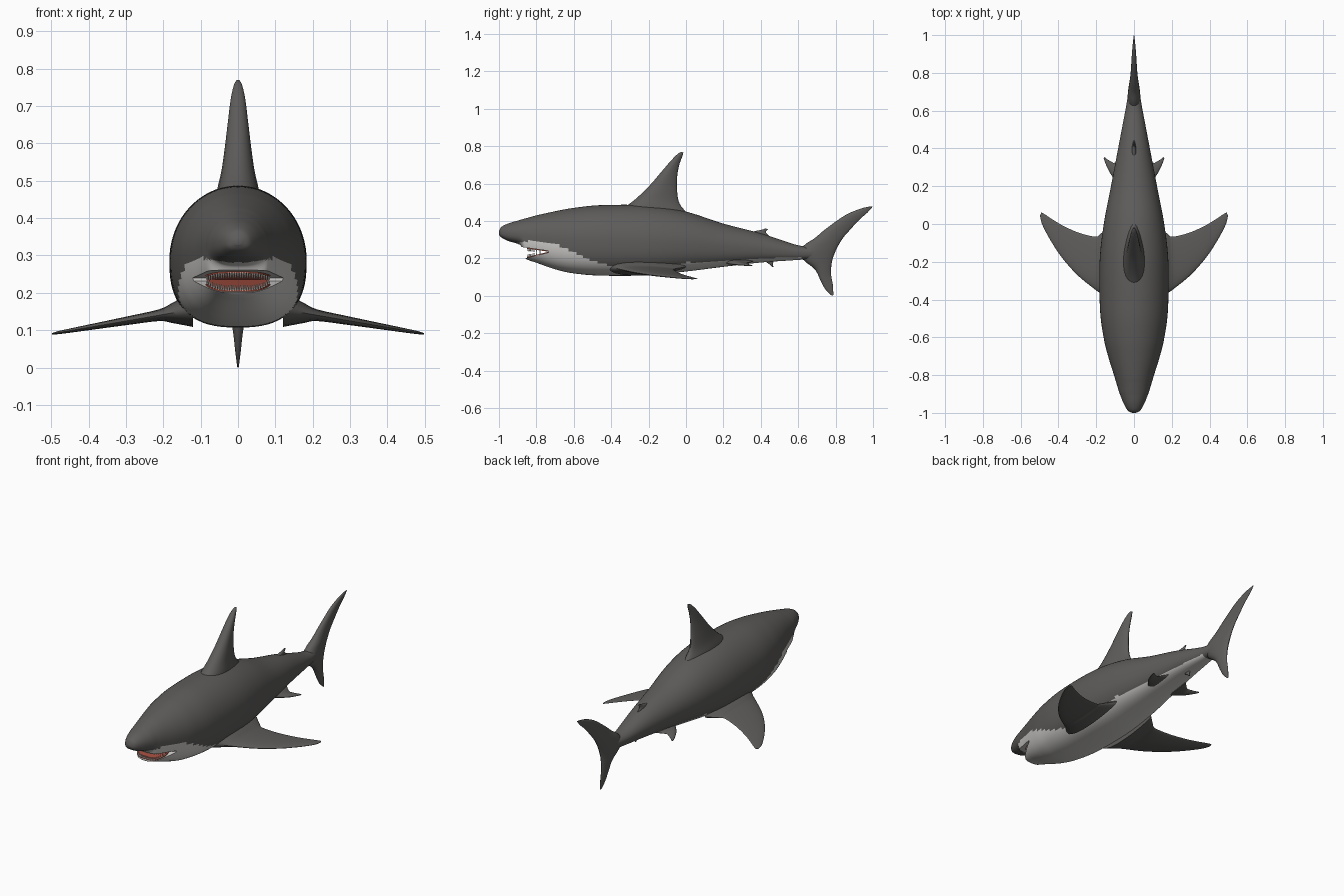
import bpy, bmesh, math
from mathutils import Vector, Matrix

if "Cube" in bpy.data.objects:
    bpy.data.objects.remove(bpy.data.objects["Cube"])


def material(name, rgb):
    m = bpy.data.materials.new(name)
    m.use_nodes = True
    m.diffuse_color = (*rgb, 1)
    m.node_tree.nodes["Principled BSDF"].inputs["Base Color"].default_value = (*rgb, 1)
    return m


GREY = material("slate grey skin", (0.11, 0.107, 0.103))
WHITE = material("pale belly", (0.6, 0.59, 0.57))
RED = material("red gums", (0.34, 0.07, 0.045))
IVORY = material("ivory teeth", (0.75, 0.74, 0.7))


def finish(name, bm, *mats, smooth=True):
    bmesh.ops.recalc_face_normals(bm, faces=bm.faces[:])
    mesh = bpy.data.meshes.new(name)
    bm.to_mesh(mesh)
    bm.free()
    ob = bpy.data.objects.new(name, mesh)
    bpy.context.collection.objects.link(ob)
    for m in mats:
        mesh.materials.append(m)
    if smooth:
        soften(ob)
    return ob


def activate(ob):
    bpy.ops.object.select_all(action='DESELECT')
    ob.select_set(True)
    bpy.context.view_layer.objects.active = ob


def soften(ob):
    activate(ob)
    bpy.ops.object.shade_smooth_by_angle(angle=math.radians(40))


def spline(stations, steps):
    """Smoothly fill in stations between the given ones."""
    pts = [Vector(s) for s in stations]
    out = []
    for i in range(len(pts) - 1):
        p0, p1, p2 = pts[max(i - 1, 0)], pts[i], pts[i + 1]
        p3 = pts[min(i + 2, len(pts) - 1)]
        for k in range(steps):
            t = k / steps
            out.append(0.5 * (2 * p1 + (p2 - p0) * t + (2 * p0 - 5 * p1 + 4 * p2 - p3) * t * t
                              + (3 * p1 - p0 - 3 * p2 + p3) * t ** 3))
    return out + [pts[-1]]


def loft(rings):
    bm = bmesh.new()
    loops = [[bm.verts.new(p) for p in ring] for ring in rings]
    n = len(loops[0])
    for a, b in zip(loops, loops[1:]):
        for i in range(n):
            j = (i + 1) % n
            bm.faces.new((a[i], a[j], b[j], b[i]))
    bm.faces.new(loops[0])
    bm.faces.new(loops[-1])
    return bm


def interpolate(table, y):
    for (y0, z0), (y1, z1) in zip(table, table[1:]):
        if y0 <= y <= y1:
            return z0 + (z1 - z0) * (y - y0) / (y1 - y0)
    return -1


# Body: y, back height, belly height, widest height, half width
BODY = [
    (-1, .345, .328, .336, .01), (-.987, .368, .312, .336, .033), (-.95, .387, .293, .335, .055),
    (-.9, .402, .278, .33, .075), (-.88, .408, .262, .325, .082), (-.862, .413, .205, .322, .087),
    (-.84, .419, .19, .318, .094), (-.8, .43, .177, .312, .106), (-.7, .452, .142, .303, .137),
    (-.6, .47, .12, .298, .161), (-.45, .485, .108, .292, .18), (-.2, .483, .11, .285, .182),
    (0, .45, .13, .28, .16), (.2, .386, .155, .265, .122), (.4, .334, .178, .25, .084),
    (.6, .27, .192, .232, .046), (.7, .262, .2, .232, .028), (.76, .245, .22, .232, .008)]


def body_ring(s, n=72):
    y, top, low, mid, half = s
    ring = []
    for i in range(n):
        a = math.tau * i / n
        c, d = math.cos(a), math.sin(a)
        power = 1 if d > 0 else 0.77       # fuller lower half
        x = math.copysign(abs(c) ** power, c) * half
        z = mid + (top - mid) * d if d > 0 else mid - (mid - low) * abs(d) ** power
        ring.append((x, y, z))
    return ring


bm = loft([body_ring(s) for s in spline(BODY, 8)])
BELLY_LINE = [(-.93, .27), (-.9, .285), (-.82, .295), (-.73, .29), (-.65, .258), (-.55, .205),
              (-.45, .168), (-.3, .15), (-.1, .158), (0, .178), (.2, .187), (.4, .2), (.62, .208)]
for f in bm.faces:
    c = f.calc_center_median()
    f.material_index = int(c.z < interpolate(BELLY_LINE, c.y))
body = finish("body", bm, GREY, WHITE, smooth=False)

# Mouth: a wedge cut through the front of the head
BACK, FRONT = -.735, -.86


def roof(y):
    return .24 + .144 * (BACK - y)


def floor(y):
    return .232 - .256 * (BACK - y)


wedge = [(y, h(y)) for y, h in ((-.95, roof), (BACK, roof), (BACK, floor), (-.95, floor))]
bm = loft([[(x, y, z) for y, z in wedge] for x in (-.3, .3)])
for f in bm.faces:
    f.material_index = 1
cutter = finish("mouth_cutter", bm, GREY, WHITE, smooth=False)
cutter.hide_render = True
cut = body.modifiers.new("mouth", 'BOOLEAN')
cut.operation, cut.solver, cut.object = 'DIFFERENCE', 'EXACT', cutter
activate(body)
bpy.ops.object.modifier_apply(modifier="mouth")
bpy.data.objects.remove(cutter)
soften(body)


# Gums and teeth follow a blunt U-shaped jaw line
def jaw_y(x):
    return -.846 + .09 * (abs(x) / .09) ** 4


COUNT = 27
xs = [-.083 + .166 * i / (COUNT - 1) for i in range(COUNT)]
for label, height, sign in (("upper", roof, -1), ("lower", floor, 1)):
    outline = [(x * 1.03, jaw_y(x) - .003) for x in xs] + [(.083, BACK), (-.083, BACK)]
    bm = loft([[(x, y, height(y) + sign * d) for x, y in outline] for d in (-.003, .004)])
    finish(label + "_gum", bm, RED, smooth=False)
    bm = bmesh.new()
    for x in xs:
        y = jaw_y(x)
        place = Matrix.Translation((x, y, height(y) + sign * .009))
        if sign < 0:
            place = place @ Matrix.Rotation(math.pi, 4, 'X')
        bmesh.ops.create_cone(bm, cap_ends=True, segments=8, radius1=.0034, radius2=.0012,
                              depth=.016, matrix=place)
    finish(label + "_teeth", bm, IVORY)


# Fins: leading point, trailing point and half thickness for each station
def fin(name, stations, place, n=28):
    rings = []
    for la, lb, ta, tb, thick in spline(stations, 6):
        ring = []
        for i in range(n):
            a = math.tau * i / n
            c = .5 - .5 * math.cos(a)
            t = thick * math.sin(a) * (1 + .35 * math.cos(a))
            ring.append(place(la + (ta - la) * c, lb + (tb - lb) * c, t))
        rings.append(ring)
    return finish(name, loft(rings), GREY)


def upright(y, z, t):
    return (t, y, z)


fin("dorsal_fin", [
    (-.38, .44, .07, .39, .06), (-.305, .49, .0, .45, .053), (-.25, .535, -.037, .5, .043),
    (-.19, .595, -.048, .57, .034), (-.13, .665, -.047, .64, .026), (-.08, .723, -.036, .7, .019),
    (-.045, .758, -.02, .745, .011), (-.025, .77, -.014, .765, .004)], upright)

fin("tail_fin", [
    (.78, .0, .788, .004, .002), (.745, .035, .785, .06, .007), (.72, .08, .776, .11, .012),
    (.69, .14, .777, .16, .02), (.635, .185, .785, .2, .028), (.6, .23, .8, .24, .032),
    (.635, .273, .815, .27, .028), (.69, .31, .84, .31, .022), (.75, .36, .87, .345, .017),
    (.85, .43, .925, .405, .012), (.93, .465, .97, .445, .007), (.985, .478, 1, .479, .002)], upright)

fin("rear_dorsal_fin", [
    (.33, .33, .46, .3, .014), (.365, .345, .44, .325, .01), (.4, .352, .427, .34, .006),
    (.425, .36, .438, .357, .002)], upright)

fin("anal_fin", [
    (.39, .2, .48, .205, .012), (.42, .185, .468, .182, .008), (.447, .168, .464, .167, .005),
    (.46, .155, .468, .155, .002)], upright)

for side, label in ((1, "left"), (-1, "right")):
    def pectoral(x, y, t):
        return (side * x, y, .09 + .173 * (.5 - x) + t)

    def pelvic(x, y, t):
        return (side * x, y, .2 - .24 * x + t)

    fin(label + "_pectoral_fin", [
        (.12, -.42, .12, .0, .045), (.175, -.37, .175, -.05, .026), (.215, -.34, .205, -.067, .015),
        (.3, -.27, .29, -.047, .011), (.38, -.18, .37, -.012, .008), (.44, -.09, .425, .02, .006),
        (.485, -.005, .47, .05, .004), (.498, .045, .49, .062, .002)], pectoral)
    fin(label + "_pelvic_fin", [
        (.06, .19, .06, .36, .018), (.105, .24, .1, .325, .01), (.13, .275, .12, .33, .007),
        (.153, .325, .145, .345, .004), (.161, .35, .155, .355, .002)], pelvic)
